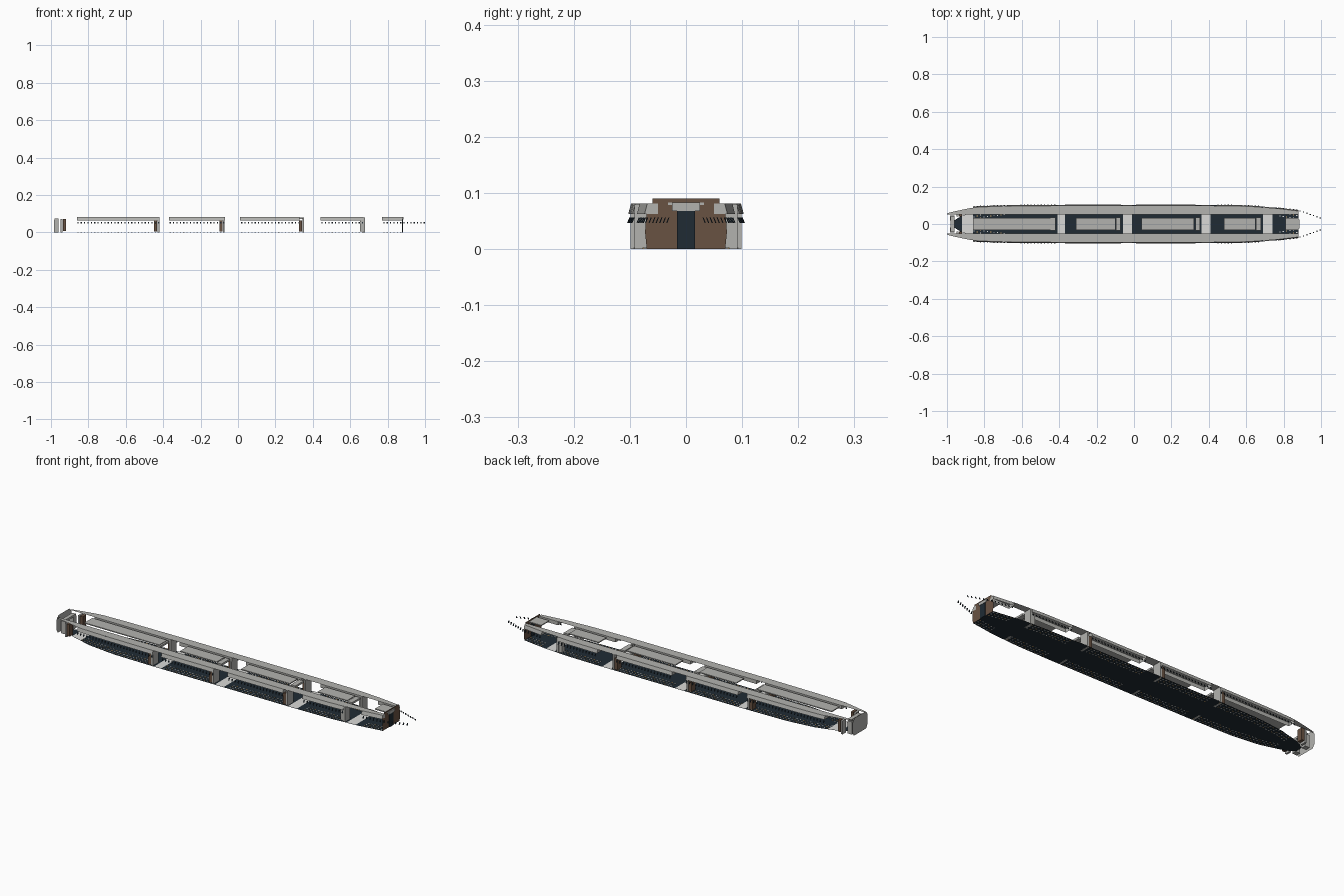
import bpy, bmesh

cube = bpy.data.objects.get("Cube")
if cube:
    bpy.data.objects.remove(cube)


def material(name, r, g, b):
    m = bpy.data.materials.new(name)
    m.use_nodes = True
    m.diffuse_color = (r, g, b, 1)
    m.node_tree.nodes["Principled BSDF"].inputs["Base Color"].default_value = (r, g, b, 1)
    return m


GREY = material("light grey", .45, .45, .43)
NAVY = material("dark navy", .014, .024, .034)
BROWN = material("wood brown", .14, .085, .055)
PALE = material("pale floor", .7, .7, .68)
WHITE = material("white lamp", .85, .85, .82)
TAN = material("warm tan", .6, .38, .16)

# Half widths along the length
ROOF = [(-1, .062), (-.95, .075), (-.85, .095), (-.7, .1), (-.4, .103),
        (.4, .103), (.6, .1), (.75, .09), (.88, .074), (1, .032)]
FLOOR = [(-.96, .02), (-.92, .045), (-.8, .08), (-.65, .098), (-.4, .102),
         (.4, .102), (.6, .099), (.75, .089), (.88, .07)]
SECTIONS = [(-.86, -.42), (-.37, -.07), (.01, .33), (.44, .67), (.77, .88)]
CENTRES = [(-.86, -.43), (-.31, -.1), (.04, .32), (.48, .65), (.81, .88)]
LOBBIES = [(-.92, -.86), (-.41, -.37), (-.06, -.01), (.36, .41), (.69, .74)]
WALLS = [(-.435, BROWN), (-.085, BROWN), (.34, BROWN), (.665, GREY)]


def width(curve, x):
    for (a, wa), (b, wb) in zip(curve, curve[1:]):
        if x <= b:
            return wa + (wb - wa) * max(0, x - a) / (b - a)
    return curve[-1][1]


def finish(name, bm, mat):
    me = bpy.data.meshes.new(name)
    bm.to_mesh(me)
    bm.free()
    me.materials.append(mat)
    ob = bpy.data.objects.new(name, me)
    bpy.context.collection.objects.link(ob)
    return ob


def strip(name, x0, x1, edge_a, edge_b, mat):
    """Sheet between two edges, each a function of x giving (y, z)."""
    bm = bmesh.new()
    n = max(2, int((x1 - x0) / .04))
    last = None
    for i in range(n + 1):
        x = x0 + (x1 - x0) * i / n
        pair = [bm.verts.new((x, *e(x))) for e in (edge_a, edge_b)]
        if last:
            bm.faces.new((last[0], pair[0], pair[1], last[1]))
        last = pair
    return finish(name, bm, mat)


def add_box(bm, x0, x1, y0, y1, z0, z1, lean=0):
    for v in bmesh.ops.create_cube(bm, size=1)["verts"]:
        top = v.co.z > 0
        v.co.x = x1 if v.co.x > 0 else x0
        v.co.y = (y1 if v.co.y > 0 else y0) + (lean if top else 0)
        v.co.z = z1 if top else z0


def box(name, mat, *dims):
    bm = bmesh.new()
    add_box(bm, *dims)
    return finish(name, bm, mat)


def panel(name, mat, x, outline):
    """Upright cross panel from a (y, z) outline."""
    bm = bmesh.new()
    bm.faces.new([bm.verts.new((x, y, z)) for y, z in outline])
    return finish(name, bm, mat)


def mirrored(half):
    return half + [(-y, z) for y, z in reversed(half)]


# Deck floor and pale lobby floors
strip("deck_floor", -.96, .88, lambda x: (-width(FLOOR, x), .001),
      lambda x: (width(FLOOR, x), .001), NAVY)
for a, b in LOBBIES:
    strip("lobby_floor", a, b, lambda x: (-width(FLOOR, x), .003),
          lambda x: (width(FLOOR, x), .003), PALE)

for side, s in (("left", 1), ("right", -1)):
    # Side ceilings with sloped outer fascias, deep inner fascias and end caps
    strip(side + "_ceiling", -1, .88, lambda x: (s * .05, .081),
          lambda x: (s * (width(ROOF, x) - .005), .081), GREY)
    for a, b in SECTIONS:
        strip(side + "_fascia", a, b, lambda x: (s * (width(ROOF, x) - .005), .081),
              lambda x: (s * width(ROOF, x), .062), GREY)
        strip(side + "_inner_fascia", a, b, lambda x: (s * .05, .081),
              lambda x: (s * .05, .062), GREY)
        for x in (a, b):
            w = width(ROOF, x)
            panel(side + "_ceiling_cap", GREY, x, [
                (s * .05, .062), (s * w, .062), (s * (w - .005), .081), (s * .05, .081)])

    # Small leaning windows and floor lamps
    windows, lamps, warm_lamps = bmesh.new(), bmesh.new(), bmesh.new()
    for a, b in SECTIONS:
        end = 1.0 if b > .8 else b
        for i in range(int((end - a) / .018) + 1):
            x = end - .004 - i * .018
            y = s * (width(ROOF, x) + .001)
            add_box(windows, x - .003, x + .003, y - .001, y + .001, .046, .056, -s * .004)
            if x > .87:
                continue
            for row, inset in enumerate((.01, .026, .042)):
                y = s * (width(FLOOR, x) - inset)
                target = warm_lamps if (i + row) % 3 == 0 else lamps
                add_box(target, x - .003, x + .003, y - .0025, y + .0025, 0, .003)
    finish(side + "_windows", windows, NAVY)
    finish(side + "_floor_lamps", lamps, WHITE)
    finish(side + "_warm_floor_lamps", warm_lamps, TAN)

# Centre ceilings
for a, b in CENTRES:
    box("centre_ceiling", GREY, a, b, -.032, .032, .078, .083)

# Cross walls with lockers
for x, locker_colour in WALLS:
    for s in (-1, 1):
        ys = sorted((s * .05, s * (width(FLOOR, x) - .003)))
        box("cross_wall", GREY, x + .004, x + .014, *ys, 0, .079)
        ys = sorted((s * .065, s * (width(FLOOR, x) - .006)))
        box("locker", locker_colour, x - .014, x + .003, *ys, .004, .062)
    box("lobby_frame", GREY, x - .012, x + .014, -.035, .035, .07, .08)

# Forward end wall with door and sign panel
panel("end_wall", BROWN, .88, mirrored([
    (.07, 0), (.073, .03), (.07, .068), (.066, .068),
    (.066, .079), (.06, .079), (.06, .09)]))
box("end_door", NAVY, .878, .883, -.016, .016, 0, .068)
box("sign_panel", GREY, .878, .884, -.025, .025, .068, .083)

# Rear end wall and its fittings
panel("rear_wall", GREY, -1, mirrored([(.05, 0), (.062, .02), (.062, .07), (.045, .09)]))
for s in (-1, 1):
    ys = sorted((s * .02, s * .045))
    box("rear_cabinet", GREY, -.985, -.96, *ys, 0, .065)
    ys = sorted((s * .04, s * .068))
    box("rear_partition", GREY, -.948, -.938, *ys, 0, .07)
    box("rear_locker", BROWN, -.935, -.92, *ys, .008, .07)
box("rear_beam", GREY, -.98, -.96, -.04, .04, .065, .075)
